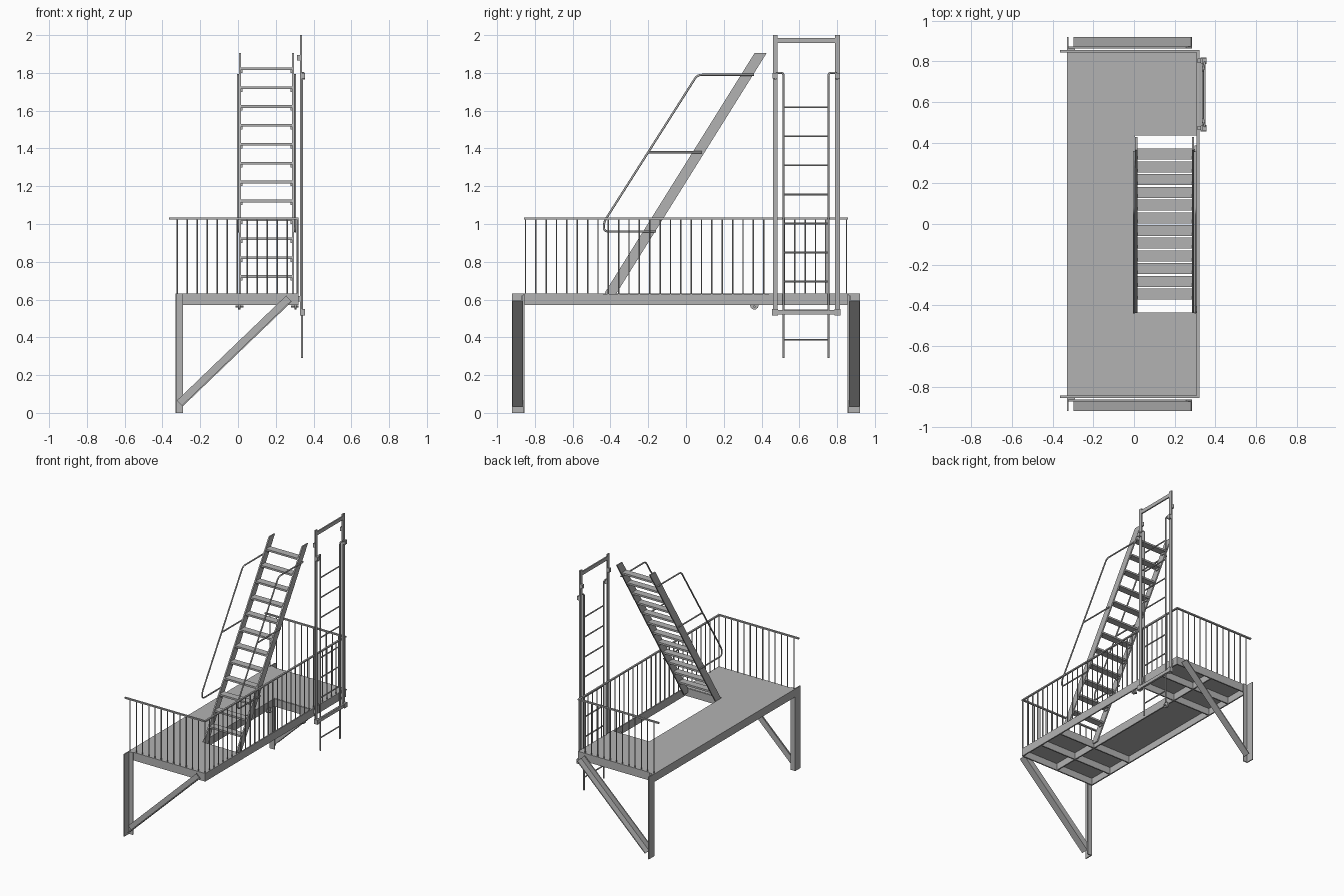
import bpy, bmesh, math
from mathutils import Vector, Matrix

old = bpy.data.objects.get("Cube")
if old:
    bpy.data.objects.remove(old, do_unlink=True)

steel = bpy.data.materials.new("galvanised grey")
steel.use_nodes = True
GREY = (0.45, 0.45, 0.45, 1)
steel.diffuse_color = GREY
steel.node_tree.nodes["Principled BSDF"].inputs["Base Color"].default_value = GREY


def finish(name, bm):
    bmesh.ops.recalc_face_normals(bm, faces=bm.faces)
    mesh = bpy.data.meshes.new(name)
    bm.to_mesh(mesh)
    bm.free()
    mesh.materials.append(steel)
    ob = bpy.data.objects.new(name, mesh)
    bpy.context.collection.objects.link(ob)


def add_box(bm, xs, ys, zs):
    size = Vector((xs[1] - xs[0], ys[1] - ys[0], zs[1] - zs[0]))
    mid = Vector((sum(xs), sum(ys), sum(zs))) / 2
    bmesh.ops.create_cube(bm, size=1, matrix=Matrix.Translation(mid) @ Matrix.Diagonal(size).to_4x4())


def boxes(name, items):
    bm = bmesh.new()
    for item in items:
        add_box(bm, *item)
    finish(name, bm)


def prism(name, points, offset):
    """Extrude a flat outline along an offset vector."""
    bm = bmesh.new()
    face = bm.faces.new([bm.verts.new(p) for p in points])
    geom = bmesh.ops.extrude_face_region(bm, geom=[face])["geom"]
    verts = [g for g in geom if isinstance(g, bmesh.types.BMVert)]
    bmesh.ops.translate(bm, verts=verts, vec=Vector(offset))
    finish(name, bm)


def rounded(points, r):
    """Round the inner corners of a path."""
    pts = [Vector(p) for p in points]
    out = [pts[0]]
    for a, b, c in zip(pts, pts[1:], pts[2:]):
        s, e = b + (a - b).normalized() * r, b + (c - b).normalized() * r
        for i in range(6):
            t = i / 5
            out.append(s * (1 - t) ** 2 + b * 2 * t * (1 - t) + e * t * t)
    return out + [pts[-1]]


def pipes(name, paths, radius, res=1):
    curve = bpy.data.curves.new(name, "CURVE")
    curve.dimensions = "3D"
    curve.bevel_depth = radius
    curve.bevel_resolution = res
    curve.use_fill_caps = True
    for path in paths:
        spline = curve.splines.new("POLY")
        spline.points.add(len(path) - 1)
        for p, co in zip(spline.points, path):
            p.co = (*co, 1)
    curve.materials.append(steel)
    ob = bpy.data.objects.new(name, curve)
    bpy.context.collection.objects.link(ob)
    bpy.ops.object.select_all(action="DESELECT")
    ob.select_set(True)
    bpy.context.view_layer.objects.active = ob
    bpy.ops.object.convert(target="MESH")
    bpy.ops.object.shade_smooth_by_angle(angle=math.radians(50))


# Platform: three deck panels around the stair opening
X0, X1, Y, HOLE, TOP = -0.33, 0.32, 0.855, 0.44, 0.632
DECK = (TOP - 0.01, TOP)
boxes("deck_front", [((X0, X1), (-Y, -HOLE), DECK)])
boxes("deck_back", [((X0, X1), (HOLE, Y), DECK)])
boxes("deck_walkway", [((X0, 0.005), (-HOLE, HOLE), DECK)])

# Frame beams under the deck
BEAM = (0.57, TOP - 0.002)
T = 0.01
boxes("long_beams", [((x, x + T), (-Y, Y), BEAM) for x in (X0, -0.005, X1 - T)])
boxes("cross_beams", [((X0, X1), (y - T / 2, y + T / 2), BEAM)
                      for s in (-1, 1) for y in (s * (Y - T / 2), s * 0.65, s * HOLE)])

# Angle-section wall posts and diagonal braces at both ends
for s, side in ((-1, "front"), (1, "back")):
    inner, outer = s * 0.855, s * 0.92
    web = sorted((inner, inner + s * 0.008))
    boxes(side + "_post", [((X0, X0 + 0.008), sorted((inner, outer)), (0, TOP)),
                           ((X0, -0.29), web, (0, TOP))])
    low, high = Vector((-0.308, 0, 0.05)), Vector((0.27, 0, 0.605))
    along = (high - low).normalized()
    across = Vector((along.z, 0, -along.x)) * 0.022
    shift = Vector((0, inner + s * 0.009, 0))
    prism(side + "_brace_web",
          [p + shift for p in (low + across, high + across, high - across, low - across)],
          (0, s * 0.008, 0))
    thin = across * 0.68
    prism(side + "_brace_flange",
          [p + shift for p in (low + across, high + across, high + thin, low + thin)],
          (0, s * 0.055, 0))

# Guard railing on three sides
RX, RY, RZ = 0.315, 0.85, 1.03
ends = (-RY, RY)
boxes("top_rail", [((-0.365, RX + 0.006), (y - 0.007, y + 0.007), (RZ - 0.005, RZ + 0.005)) for y in ends]
      + [((RX - 0.007, RX + 0.006), ends, (RZ - 0.005, RZ + 0.005))])
spots = [(RX, -RY + 2 * RY * i / 31) for i in range(32)]
spots += [(-0.322 + 0.053 * i, y) for i in range(12) for y in ends]
pipes("balusters", [[(x, y, 0.6), (x, y, RZ)] for x, y in spots], 0.0042)

# Steep stair: stringers, treads with end brackets
SLOPE = 1.6


def stair_y(z):
    return 0.395 + (z - 1.905) / SLOPE


for x, side in ((0.006, "right"), (0.286, "left")):
    outline = [(x, stair_y(z) + d, z) for z, d in
               ((0.6, -0.02), (0.6, 0.032), (1.905, 0.032), (1.905, -0.032), (0.645, -0.032))]
    prism(side + "_stringer", outline, (T, 0, 0))
treads, brackets = [], []
for i in range(12):
    z = 0.722 + 0.1 * i
    y = stair_y(z)
    treads.append(((0.016, 0.286), (y - 0.027, y + 0.027), (z - 0.007, z + 0.007)))
    for x in (0.016, 0.278):
        brackets.append(((x, x + 0.008), (y - 0.015, y + 0.015), (z - 0.022, z - 0.007)))
boxes("treads", treads)
boxes("tread_brackets", brackets)

# Stair handrails
for x, side in ((0.0, "right"), (0.302, "left")):
    loop = [(x, y, z) for y, z in ((0.36, 1.79), (0.06, 1.79), (-0.435, 1.01), (-0.435, 0.96), (-0.16, 0.96))]
    pipes(side + "_handrail", [rounded(loop, 0.025), [(x, -0.2, 1.38), (x, 0.085, 1.38)]], 0.0055, 2)

# Hinge rollers below the opening
pipes("hinge_rollers", [[(x, 0.362, 0.57), (x + 0.012, 0.362, 0.57)] for x in (0.0, 0.298)], 0.023, 3)
pipes("hinge_pins", [[(x, 0.362, 0.563), (x + 0.04, 0.362, 0.563)] for x in (-0.012, 0.28)], 0.007)

# Guide frame of the drop ladder
FX = (0.328, 0.338)
POSTS = ((0.46, 0.485), (0.79, 0.815))
boxes("guide_posts", [(FX, ys, (0.52, 2.0)) for ys in POSTS])
boxes("guide_top_bar", [(FX, (0.485, 0.79), (1.957, 1.985))])
boxes("guide_bottom_bar", [((0.336, 0.352), (0.46, 0.815), (0.52, 0.545))])
boxes("guide_end_blocks", [((0.328, 0.356), (y - 0.016, y + 0.016), (0.515, 0.55)) for y in (0.472, 0.803)])
boxes("guide_brackets", [((0.312, 0.33), (y - 0.01, y + 0.01), zs)
                         for y in (0.472, 0.803) for zs in ((0.59, 0.62), (1.865, 1.895))])

# Drop ladder hooked on the guide frame
LX = 0.339
stiles = []
for y, hook in ((0.517, 0.475), (0.754, 0.8)):
    path = [(LX, y, 0.29), (LX, y, 1.8), (LX + 0.01, hook, 1.8), (LX + 0.01, hook, 1.765)]
    stiles.append(rounded(path, 0.016))
pipes("ladder_stiles", stiles, 0.0055, 2)
pipes("ladder_rungs", [[(LX, 0.517, 0.388 + 0.1537 * i), (LX, 0.754, 0.388 + 0.1537 * i)] for i in range(9)], 0.005)
boxes("ladder_hooks", [((0.336, 0.356), (y - 0.013, y + 0.013), (1.77, 1.8)) for y in (0.472, 0.803)])
